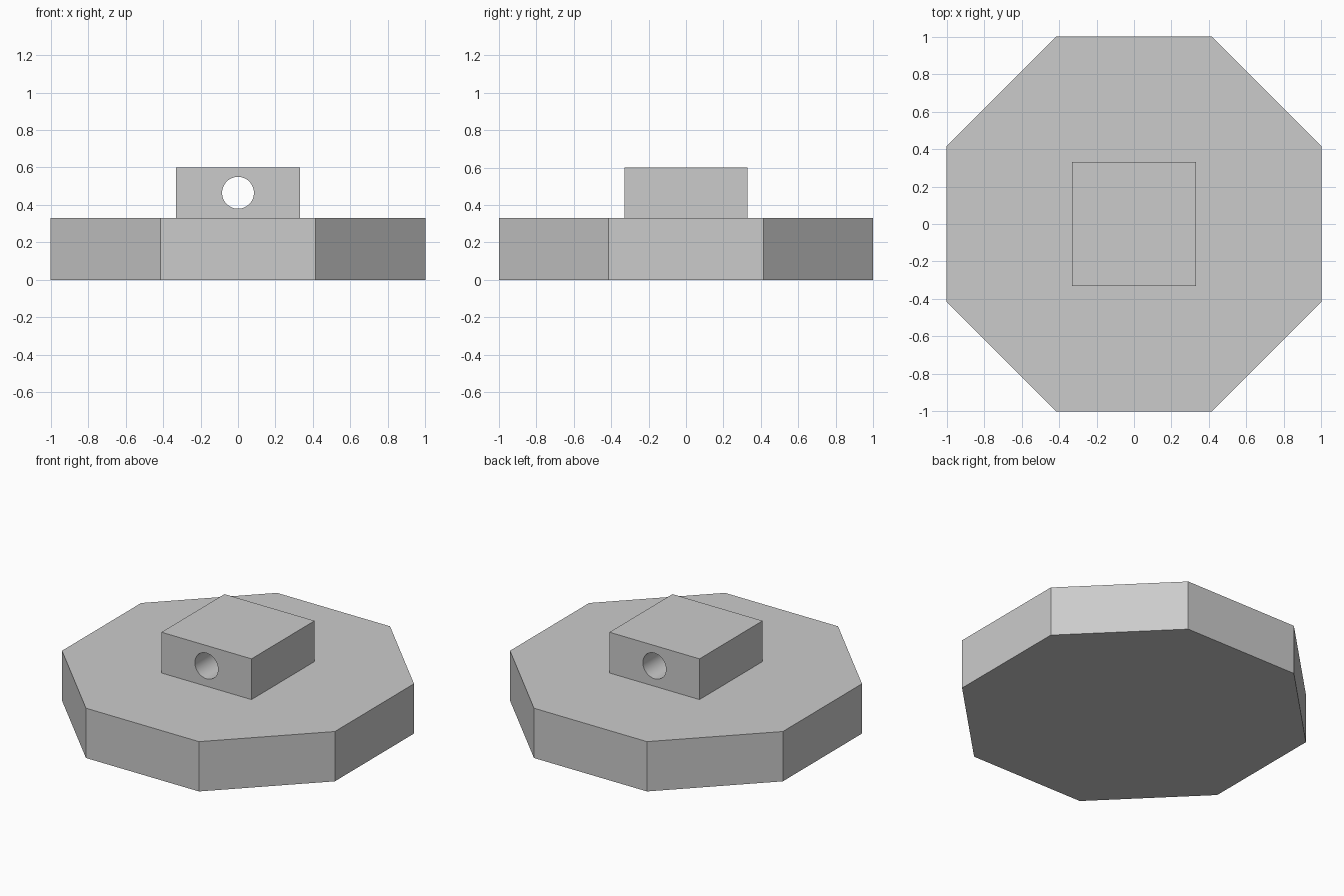
import bpy
import math

default = bpy.data.objects.get("Cube")
if default:
    bpy.data.objects.remove(default, do_unlink=True)

BASE_HEIGHT = 0.33
BLOCK_HEIGHT = 0.27
BLOCK_WIDTH = 0.66

grey = bpy.data.materials.new("light grey")
grey.use_nodes = True
colour = (0.6, 0.6, 0.6, 1)
grey.diffuse_color = colour
grey.node_tree.nodes["Principled BSDF"].inputs["Base Color"].default_value = colour


def finish(name):
    """Name the active object, bake its transform and give it the grey."""
    obj = bpy.context.object
    obj.name = name
    bpy.ops.object.transform_apply(location=False, rotation=True, scale=True)
    obj.data.materials.append(grey)
    return obj


# Octagonal base, one unit from centre to each flat side
bpy.ops.mesh.primitive_cylinder_add(
    vertices=8, radius=1 / math.cos(math.pi / 8), depth=BASE_HEIGHT,
    location=(0, 0, BASE_HEIGHT / 2), rotation=(0, 0, math.pi / 8))
finish("octagonal_base")

# Square block on top
bpy.ops.mesh.primitive_cube_add(
    size=1, location=(0, 0, BASE_HEIGHT + BLOCK_HEIGHT / 2))
bpy.context.object.scale = (BLOCK_WIDTH, BLOCK_WIDTH, BLOCK_HEIGHT)
block = finish("top_block")

# Round hole through the block from front to back
bpy.ops.mesh.primitive_cylinder_add(
    vertices=48, radius=0.085, depth=1,
    location=(0, 0, BASE_HEIGHT + BLOCK_HEIGHT / 2),
    rotation=(math.pi / 2, 0, 0))
cutter = finish("hole_cutter")
cutter.hide_render = True
cutter.display_type = 'WIRE'

hole = block.modifiers.new("hole", 'BOOLEAN')
hole.operation = 'DIFFERENCE'
hole.solver = 'EXACT'
hole.object = cutter

# Apply the cut, drop the cutter and smooth the bore
bpy.ops.object.select_all(action='DESELECT')
block.select_set(True)
bpy.context.view_layer.objects.active = block
bpy.ops.object.modifier_apply(modifier=hole.name)
bpy.data.objects.remove(cutter, do_unlink=True)
bpy.ops.object.shade_smooth_by_angle(angle=math.radians(30))
